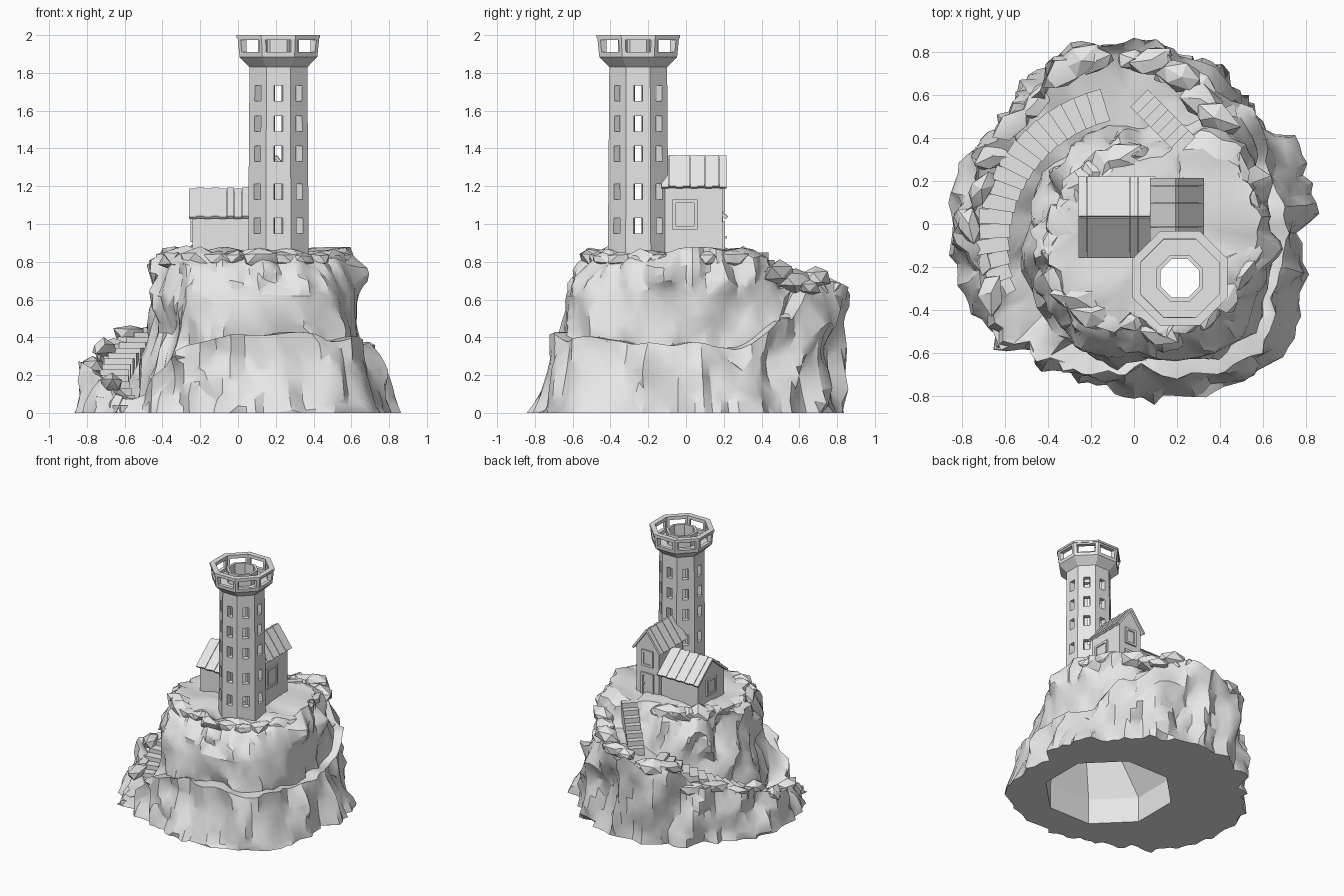
import bpy, bmesh, random
from math import radians, cos, sin, atan2, pi, hypot
from mathutils import Vector, Matrix, noise

random.seed(4)
if "Cube" in bpy.data.objects:
    bpy.data.objects.remove(bpy.data.objects["Cube"])

stone = bpy.data.materials.new("pale_grey")
stone.use_nodes = True
stone.diffuse_color = (0.8, 0.8, 0.8, 1)
stone.node_tree.nodes["Principled BSDF"].inputs["Base Color"].default_value = (0.8, 0.8, 0.8, 1)


def finish(name, bm, smooth=False, ratio=1.0):
    bmesh.ops.remove_doubles(bm, verts=bm.verts, dist=0.0002)
    mesh = bpy.data.meshes.new(name)
    bm.to_mesh(mesh)
    bm.free()
    mesh.materials.append(stone)
    obj = bpy.data.objects.new(name, mesh)
    bpy.context.collection.objects.link(obj)
    bpy.ops.object.select_all(action='DESELECT')
    bpy.context.view_layer.objects.active = obj
    obj.select_set(True)
    if ratio < 1:
        obj.modifiers.new("facets", 'DECIMATE').ratio = ratio
        bpy.ops.object.modifier_apply(modifier="facets")
    if smooth:
        bpy.ops.object.shade_smooth_by_angle(angle=radians(28))


def face(bm, *points):
    bm.faces.new([bm.verts.new(p) for p in points])


def bridge(bm, a, b):
    for i in range(len(a)):
        j = (i + 1) % len(a)
        face(bm, a[i], a[j], b[j], b[i])


def box(bm, matrix, x, y, z):
    bmesh.ops.create_cube(bm, size=1, matrix=matrix @ Matrix.Diagonal((x, y, z, 1)))


# ---- rock: one row per 1/16 turn from +x:
# base radius, ledge outer radius and height, ledge inner radius and height, rim radius
ROCK = [
    (.84, .67, .38, .62, .62, .61), (.82, .68, .35, .62, .60, .60),
    (.78, .73, .50, .63, .68, .56), (.79, .77, .68, .50, .67, .40),
    (.80, .82, .66, .44, .55, .38), (.84, .83, .62, .46, .50, .37),
    (.81, .78, .44, .47, .40, .37), (.80, .78, .36, .47, .30, .37),
    (.85, .82, .27, .49, .18, .41), (.82, .79, .17, .54, .07, .45),
    (.84, .80, .07, .60, .03, .50), (.75, .69, .35, .62, .62, .52),
    (.78, .71, .40, .62, .62, .51), (.84, .76, .40, .68, .62, .58),
    (.92, .80, .38, .71, .62, .62), (.83, .71, .38, .65, .62, .62)]
N = 112
TOWER = Vector((.214, -.253, 0))
CHAMBER = Vector((.14, -.12, 0))


def rock_column(k):
    # Craggy profile from the foot to the middle of the plateau at one angle
    angle, pos = 2 * pi * k / N, 16 * k / N
    i, f = int(pos) % 16, pos % 1
    f = f * f * (3 - 2 * f)
    base, ro, zo, ri, zi, rim = [p + (q - p) * f for p, q in zip(ROCK[i], ROCK[(i + 1) % 16])]
    path = [(base, 0), (ro, zo), (ro - .07, min(zo, zi + .02)), (ri, zi), (rim, .79), (rim - .07, .86), (0, .85)]
    column = []
    for (r0, z0), (r1, z1), steps in zip(path, path[1:], (10, 3, 6, 10, 3, 11)):
        for s in range(steps):
            t = s / steps
            column.append((r0 + (r1 - r0) * t, z0 + (z1 - z0) * t))
    column.append(path[-1])
    out = []
    for n, (r, z) in enumerate(column):
        x, y = r * cos(angle), r * sin(angle)
        p = Vector((x * 4 + z, y * 4, z * 1.6))
        calm = min(1, .3 + abs(n - 18) * .12)
        crag = .06 * (.75 - 3 * abs(noise.noise(p))) + .05 * noise.noise(p * 3.3)
        r += calm * crag * min(1, r / .4)
        if n:
            z = max(.005, z + .045 * calm * noise.noise(Vector((x * 6, y * 6, z * 6 + 5))))
        out.append(Vector((r * cos(angle), r * sin(angle), z)))
    return out


columns = [rock_column(k) for k in range(N)]
rings = list(zip(*columns))
bm = bmesh.new()
for a, b in zip(rings, rings[1:]):
    bridge(bm, a, b)
bmesh.ops.remove_doubles(bm, verts=bm.verts, dist=0.0002)
# Open the plateau inside the tower
well = [f for f in bm.faces if (f.calc_center_median() - TOWER).xy.length < .14]
bmesh.ops.delete(bm, geom=well, context='FACES')
finish("rock", bm, True, .4)


# ---- underside with the hollow chamber leading up into the tower
def octagon(apothem, z, centre=TOWER, count=8):
    pts = []
    for k in range(count):
        a = 2 * pi * k / count + (pi / 8 if count == 8 else 0)
        r = apothem / cos((a + pi / 8) % (pi / 4) - pi / 8) if count > 8 else apothem / cos(pi / 8)
        pts.append(centre + Vector((r * cos(a), r * sin(a), z)))
    return pts


bm = bmesh.new()
levels = [octagon(.118, .8, TOWER, N), octagon(.435, .2, CHAMBER, N),
          octagon(.435, 0, CHAMBER, N), rings[0]]
for a, b in zip(levels, levels[1:]):
    bridge(bm, a, b)
finish("underside", bm)

# ---- boulders half sunk in the path edge and the plateau rim
bm = bmesh.new()


def boulder(angle, r, z, size):
    made = bmesh.ops.create_icosphere(bm, subdivisions=1, radius=size)["verts"]
    turn = Matrix.Rotation(angle + random.uniform(-.5, .5), 3, 'Z')
    at = Vector((r * cos(angle), r * sin(angle), z))
    for v in made:
        v.co = turn @ Vector((v.co.x * .9, v.co.y * 1.5, v.co.z * .8)) * random.uniform(.75, 1.2) + at


for k in range(0, N, 4):
    angle, degrees, row = 2 * pi * k / N, k * 360 / N, ROCK[int(16 * k / N + .5) % 16]
    if 45 < degrees < 215:
        boulder(angle, row[1] - .05, row[2] - .02, random.uniform(.05, .075))
    if not 45 < degrees < 80:
        boulder(angle, row[5] - .06, .815, random.uniform(.05, .085))
for degrees, r, z in ((62, .66, .71), (72, .72, .72), (53, .62, .74), (84, .77, .66), (108, .8, .6)):
    boulder(radians(degrees), r, z, .085)
finish("boulders", bm, True)

# ---- stairs: a long curved flight and a short straight one
bm = bmesh.new()
STEPS = 19
for n in range(STEPS):
    t = n / (STEPS - 1)
    angle = radians(212 - 105 * t)
    r = .57 + .15 * (1 - t) ** 1.7
    z = .05 + .53 * t ** .85
    deep = min(z, .13)
    m = Matrix.Translation((r * cos(angle), r * sin(angle), z - deep / 2)) @ Matrix.Rotation(angle, 4, 'Z')
    box(bm, m, .155, .068, deep)
box(bm, Matrix.Translation((-.57, -.49, .02)) @ Matrix.Rotation(.4, 4, 'Z'), .17, .14, .04)
finish("path_stairs", bm)

bm = bmesh.new()
start, end = Vector((.04, .57, .61)), Vector((.23, .38, .85))
for n in range(7):
    p = start.lerp(end, n / 6)
    box(bm, Matrix.Translation(p - Vector((0, 0, .06))) @ Matrix.Rotation(radians(-45), 4, 'Z'), .047, .115, .12)
finish("upper_stairs", bm)


# ---- tower
def pierced_wall(bm, outer, inner, holes, margin):
    # Eight-sided double wall with a column of openings on each side
    us, vs = [0, margin, 1 - margin, 1], [0, *holes, 1]
    for k in range(8):
        def at(ring, uv):
            low, high = [r[k].lerp(r[(k + 1) % 8], uv[0]) for r in ring]
            return low.lerp(high, uv[1])
        for i in range(3):
            for j in range(len(vs) - 1):
                c = [(us[i], vs[j]), (us[i + 1], vs[j]), (us[i + 1], vs[j + 1]), (us[i], vs[j + 1])]
                if i == 1 and j % 2:
                    for p, q in zip(c, c[1:] + c[:1]):
                        face(bm, at(outer, p), at(outer, q), at(inner, q), at(inner, p))
                else:
                    face(bm, *[at(outer, p) for p in c])
                    face(bm, *[at(inner, p) for p in reversed(c)])


bm = bmesh.new()
holes = [(z + d - .8) / 1.03 for z in (.95, 1.13, 1.33, 1.49, 1.65) for d in (0, .082)]
pierced_wall(bm, [octagon(.161, .8), octagon(.153, 1.83)],
             [octagon(.118, .8), octagon(.118, 1.83)], holes, .32)
finish("tower_shaft", bm)

bm = bmesh.new()
profile = [(.118, 1.83), (.153, 1.83), (.207, 1.885), (.108, 1.885), (.108, 1.975), (.09, 1.975), (.09, 1.83)]
loops = [octagon(*p) for p in profile]
for a, b in zip(loops, loops[1:] + loops[:1]):
    bridge(bm, a, b)
finish("gallery_floor", bm)

bm = bmesh.new()
outer = [octagon(.206, 1.885), octagon(.216, 1.985)]
inner = [octagon(.181, 1.885), octagon(.182, 1.985)]
pierced_wall(bm, outer, inner, [.25, .88], .12)
rim = [outer[1], octagon(.221, 1.985), octagon(.221, 2), octagon(.182, 2), inner[1]]
for a, b in zip(rim, rim[1:]):
    bridge(bm, a, b)
finish("gallery_rail", bm)


# ---- houses: ridge along local y, gable front at +y
def frame(bm, m, z, w, h):
    bar = .018
    box(bm, m @ Matrix.Translation((0, 0, z)), w, .008, h)
    for s in (-1, 1):
        box(bm, m @ Matrix.Translation((s * w / 2, 0, z)), bar, .024, h + bar)
        box(bm, m @ Matrix.Translation((0, 0, z + s * h / 2)), w, .024, bar)


def house(name, m, half, length, eave, ridge, planks):
    bm = bmesh.new()
    w, l, top = half - .022, length - .02, ridge - .02
    low = top - (ridge - eave) * w / half
    outline = [(-w, .78), (w, .78), (w, low), (0, top), (-w, low)]
    bridge(bm, [m @ Vector((x, l, z)) for x, z in outline], [m @ Vector((x, -l, z)) for x, z in outline])
    for s in (-1, 1):
        face(bm, *[m @ Vector((x, s * l, z)) for x, z in outline])
    bmesh.ops.remove_doubles(bm, verts=bm.verts, dist=0.0002)
    bmesh.ops.recalc_face_normals(bm, faces=bm.faces)
    finish(name + "_walls", bm)
    bm = bmesh.new()
    slope, wide = hypot(half, ridge - eave), 2 * length / planks
    for s in (-1, 1):
        for n in range(planks):
            lift = .004 * (n % 2)
            p = Matrix.Translation((s * half / 2, -length + wide * (n + .5), (eave + ridge) / 2 - .008 + lift))
            tilt = Matrix.Rotation(s * atan2(ridge - eave, half), 4, 'Y')
            box(bm, m @ p @ tilt, slope, wide - .001, .016)
    finish(name + "_roof", bm)
    return l, w


tall = Matrix.Translation((.2, .042, 0))
l, w = house("tall_house", tall, .12, .172, 1.2, 1.365, 9)
bm = bmesh.new()
gable = tall @ Matrix.Translation((0, l, 0))
frame(bm, gable, 1.13, .08, .11)
frame(bm, gable, .92, .09, .17)
side = tall @ Matrix.Translation((w, -.047, 0)) @ Matrix.Rotation(-pi / 2, 4, 'Z')
frame(bm, side, 1.05, .115, .14)
box(bm, gable @ Matrix.Translation((.03, .012, .93)), .012, .02, .012)
finish("tall_house_frames", bm)

small = Matrix.Translation((-.08, .032, 0)) @ Matrix.Rotation(pi / 2, 4, 'Z')
l, w = house("small_house", small, .185, .18, 1.04, 1.19, 9)
bm = bmesh.new()
frame(bm, small @ Matrix.Translation((0, l, 0)), .97, .1, .11)
finish("small_house_frame", bm)
